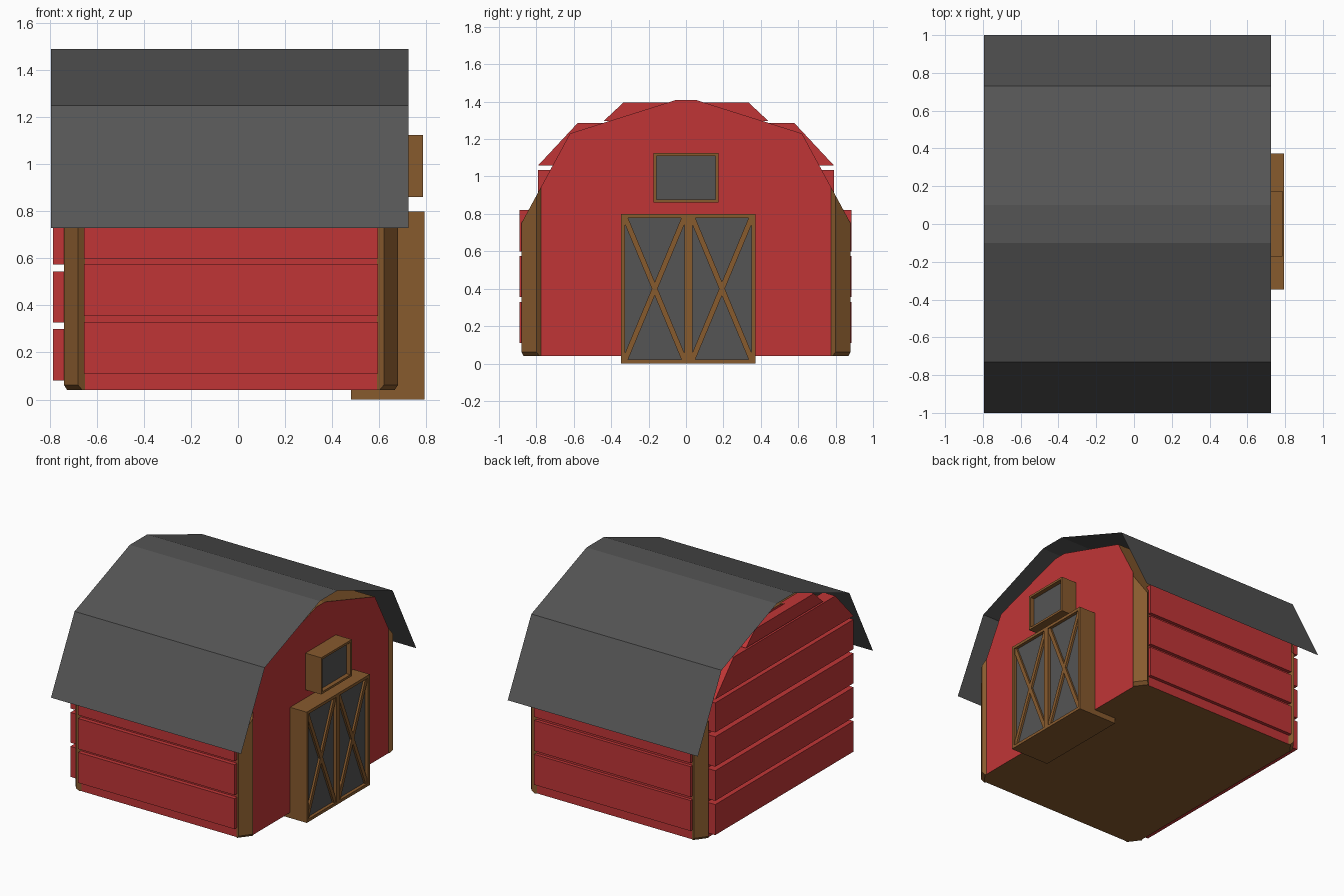
import bpy
import bmesh
from mathutils import Vector

if "Cube" in bpy.data.objects:
    bpy.data.objects.remove(bpy.data.objects["Cube"], do_unlink=True)


def make_material(name, rgb):
    mat = bpy.data.materials.new(name)
    mat.use_nodes = True
    colour = (*rgb, 1)
    mat.diffuse_color = colour
    mat.node_tree.nodes["Principled BSDF"].inputs["Base Color"].default_value = colour
    return mat


RED = make_material("barn red", (0.53, 0.036, 0.037))
BROWN = make_material("timber brown", (0.245, 0.103, 0.027))
GREY = make_material("slate grey", (0.09, 0.09, 0.09))

MID_X = -0.03            # middle of the barn body
EAVE = Vector((0, 0.62, 1.23))
SLOPE = Vector((0, 0.48, 0.26)).normalized()


def finish(name, bm, *mats):
    mesh = bpy.data.meshes.new(name)
    bm.to_mesh(mesh)
    bm.free()
    for mat in mats:
        mesh.materials.append(mat)
    obj = bpy.data.objects.new(name, mesh)
    bpy.context.collection.objects.link(obj)
    return obj


def add_prism(bm, points, axis, a, b):
    """Extrude a 2D outline along an axis: x takes (y, z), y takes (x, z), z takes (x, y)."""
    def place(p, t):
        co = list(p)
        co.insert("xyz".index(axis), t)
        return bm.verts.new(co)
    low = [place(p, a) for p in points]
    high = [place(p, b) for p in points]
    faces = [bm.faces.new(low), bm.faces.new(high)]
    n = len(points)
    for i in range(n):
        j = (i + 1) % n
        faces.append(bm.faces.new((low[i], low[j], high[j], high[i])))
    bmesh.ops.recalc_face_normals(bm, faces=faces)


def rect(u0, u1, v0, v1):
    return [(u0, v0), (u1, v0), (u1, v1), (u0, v1)]


def prism(name, points, axis, a, b, mat):
    bm = bmesh.new()
    add_prism(bm, points, axis, a, b)
    return finish(name, bm, mat)


def clip(bm, point, normal):
    """Slice off everything beyond a plane and close the cut."""
    geom = bm.verts[:] + bm.edges[:] + bm.faces[:]
    cut = bmesh.ops.bisect_plane(bm, geom=geom, plane_co=point, plane_no=normal,
                                 clear_outer=True)["geom_cut"]
    edges = [e for e in cut if isinstance(e, bmesh.types.BMEdge)]
    bmesh.ops.holes_fill(bm, edges=edges)
    bmesh.ops.recalc_face_normals(bm, faces=bm.faces[:])


# Gambrel body with cut-off corners
half = [(0.86, 0.04), (0.86, 0.787), (0.62, 1.23), (0.05, 1.41)]
outline = half + [(-y, z) for y, z in reversed(half)]
bm = bmesh.new()
add_prism(bm, outline, "x", MID_X - 0.69, MID_X + 0.69)
for sx in (-1, 1):
    for sy in (-1, 1):
        clip(bm, (MID_X + sx * 0.645, sy * 0.84, 0), (sx * 0.8, sy * 0.6, 0))
body = finish("barn_body", bm, RED, BROWN)
for face in body.data.polygons:
    n = face.normal
    if abs(n.z) > 0.3 or (abs(n.x) > 0.2 and abs(n.y) > 0.2):
        face.material_index = 1

# Corner posts, trimmed by the roof slope and bevelled at the foot
for sx, end in ((-1, "right"), (1, "left")):
    for sy, side in ((-1, "front"), (1, "back")):
        bm = bmesh.new()
        section = [(0.62, 0.775), (0.69, 0.775), (0.71, 0.8), (0.65, 0.88), (0.62, 0.86)]
        add_prism(bm, section, "z", 0.04, 1.1)
        clip(bm, EAVE, SLOPE)
        clip(bm, (0.71, 0.8, 0.062), (0.8, 0.6, -1))
        for v in bm.verts:
            v.co.x = MID_X + sx * v.co.x
            v.co.y *= sy
        bmesh.ops.recalc_face_normals(bm, faces=bm.faces[:])
        finish(f"{side}_{end}_post", bm, BROWN)

# Planks on the long walls
for side, y_in, y_out in (("front", -0.8, -0.89), ("back", 0.8, 0.884)):
    for i in range(3):
        z = 0.11 + i * 0.245
        prism(f"{side}_plank_{i + 1}", rect(-0.655, 0.595, z, z + 0.22), "y", y_in, y_out, RED)

# Planks on the closed gable: bottom, top, half widths at each
gable = [(0.08 + i * 0.247, 0.3 + i * 0.245, 0.79, 0.79) for i in range(4)]
gable += [(1.06, 1.285, 0.79, 0.58), (1.297, 1.395, 0.44, 0.335)]
for i, (z0, z1, w0, w1) in enumerate(gable):
    prism(f"gable_plank_{i + 1}", [(-w0, z0), (w0, z0), (w1, z1), (-w1, z1)],
          "x", -0.787, -0.69, RED)

# Thin folded roof sheet
bm = bmesh.new()
fold = [(-1, 0.73), (-0.73, 1.25), (-0.1, 1.49), (0.1, 1.49), (0.73, 1.25), (1, 0.73)]
rows = [[bm.verts.new((x, y, z)) for x in (-0.795, 0.725)] for y, z in fold]
for (a, b), (c, d) in zip(rows, rows[1:]):
    bm.faces.new((a, b, d, c))
finish("roof", bm, GREY)


def frame(name, y0, y1, z0, z1, t, x0, x1, centre=None):
    """Rectangular timber frame, with an optional centre bar."""
    bm = bmesh.new()
    bars = [rect(y0, y0 + t, z0, z1), rect(y1 - t, y1, z0, z1),
            rect(y0 + t, y1 - t, z0, z0 + t), rect(y0 + t, y1 - t, z1 - t, z1)]
    if centre is not None:
        bars.append(rect(centre - t, centre + t, z0 + t, z1 - t))
    for bar in bars:
        add_prism(bm, bar, "x", x0, x1)
    finish(name, bm, BROWN)


# Double door with crossed braces
T = 0.021
D0, D1, DOOR_TOP = -0.347, 0.372, 0.8
mid = (D0 + D1) / 2
frame("door_frame", D0, D1, 0, DOOR_TOP, T, 0.48, 0.793, mid)
prism("door_panel", rect(D0 + T, D1 - T, T, DOOR_TOP - T), "x", 0.481, 0.77, GREY)
z0, z1 = T, DOOR_TOP - T
for name, a, b in (("right", D0 + T, mid - T), ("left", mid + T, D1 - T)):
    bm = bmesh.new()
    for p, q in ((a, b), (b, a)):
        w = 0.016 if q > p else -0.016
        add_prism(bm, [(p, z0), (p + w, z0), (q, z1 - 0.035), (q, z1), (q - w, z1),
                       (p, z0 + 0.035)], "x", 0.765, 0.785)
    finish(f"{name}_door_braces", bm, BROWN)

# Loft window
frame("window_frame", -0.173, 0.175, 0.86, 1.125, 0.016, 0.6, 0.787)
prism("window_pane", rect(-0.157, 0.159, 0.876, 1.109), "x", 0.601, 0.755, GREY)
